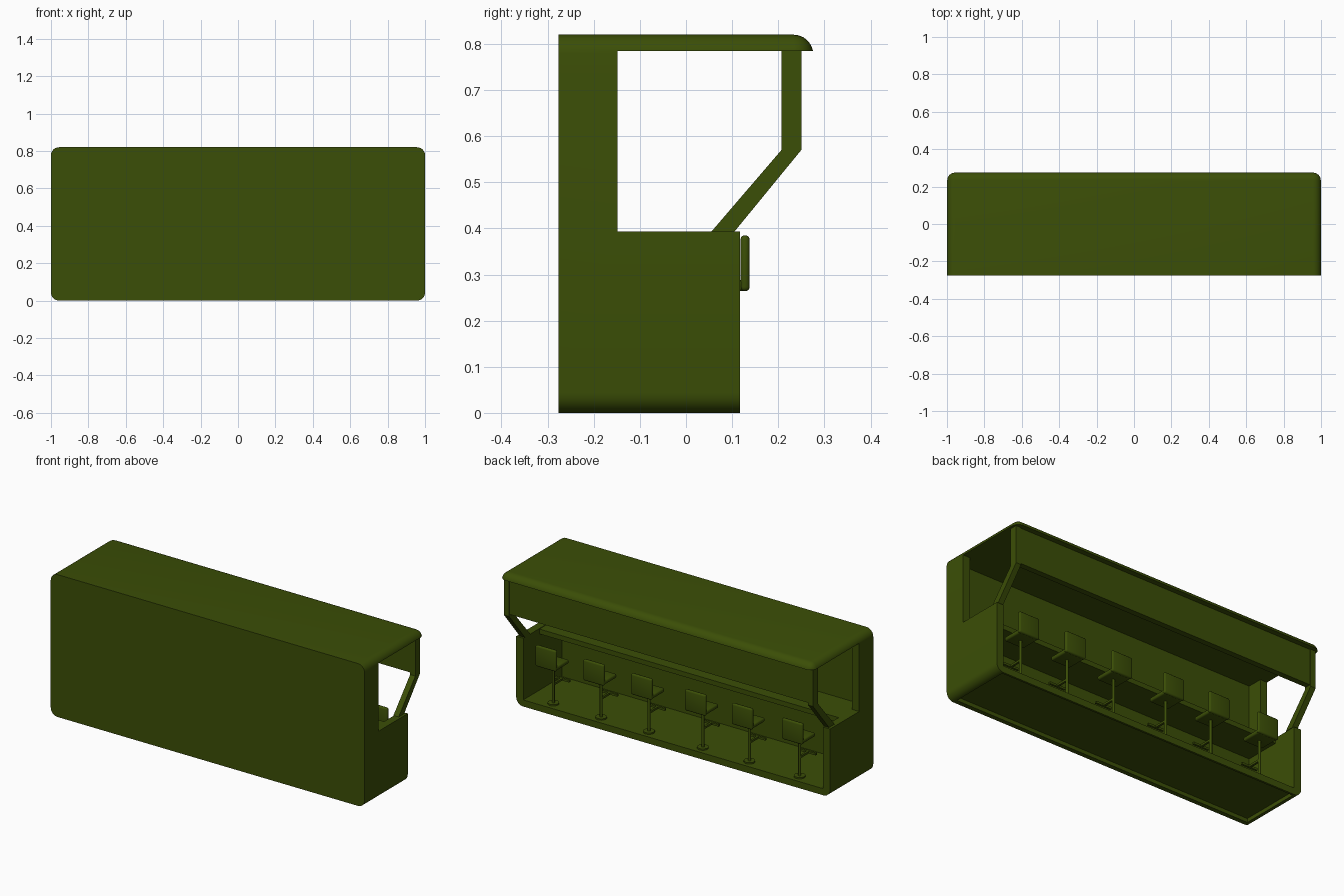
import bpy, bmesh, math
from mathutils import Vector, Matrix

cube = bpy.data.objects.get("Cube")
if cube:
    bpy.data.objects.remove(cube)

olive = bpy.data.materials.new("dark_olive")
olive.use_nodes = True
olive.diffuse_color = (0.044, 0.077, 0.002, 1)
olive.node_tree.nodes["Principled BSDF"].inputs["Base Color"].default_value = olive.diffuse_color


def finish(name, bm, smooth=True):
    bmesh.ops.recalc_face_normals(bm, faces=bm.faces)
    mesh = bpy.data.meshes.new(name)
    bm.to_mesh(mesh)
    bm.free()
    mesh.materials.append(olive)
    ob = bpy.data.objects.new(name, mesh)
    bpy.context.collection.objects.link(ob)
    bpy.ops.object.select_all(action="DESELECT")
    ob.select_set(True)
    bpy.context.view_layer.objects.active = ob
    if smooth:
        bpy.ops.object.shade_smooth_by_angle(angle=math.radians(35))
    return ob


def add_box(bm, lo, hi):
    lo, hi = Vector(lo), Vector(hi)
    size = hi - lo
    mat = Matrix.Translation((lo + hi) / 2) @ Matrix.Diagonal((*size, 1))
    bmesh.ops.create_cube(bm, size=1, matrix=mat)


def box(name, lo, hi, bevel=0):
    bm = bmesh.new()
    add_box(bm, lo, hi)
    if bevel:
        bmesh.ops.bevel(bm, geom=bm.edges[:], offset=bevel, segments=3, profile=0.5, affect="EDGES")
    return finish(name, bm)


def side_profile(name, points, x0, x1):
    """Extrude a (y, z) outline along x."""
    bm = bmesh.new()
    face = bm.faces.new([bm.verts.new((x0, y, z)) for y, z in points])
    out = bmesh.ops.extrude_face_region(bm, geom=[face])
    moved = [g for g in out["geom"] if isinstance(g, bmesh.types.BMVert)]
    bmesh.ops.translate(bm, verts=moved, vec=(x1 - x0, 0, 0))
    return finish(name, bm, False)


def cylinder(name, radius, z0, z1, x, y, sides=16):
    bm = bmesh.new()
    bmesh.ops.create_cone(bm, cap_ends=True, segments=sides, radius1=radius, radius2=radius,
                          depth=z1 - z0, matrix=Matrix.Translation((x, y, (z0 + z1) / 2)))
    return finish(name, bm)


# Rounded outer shell: corners along y plus the rear rim are bevelled
DEPTH, HEIGHT, EAVE, SILL, FLOOR = 0.276, 0.82, 0.785, 0.393, 0.038
bm = bmesh.new()
add_box(bm, (-1, -DEPTH, 0), (1, DEPTH, HEIGHT))
rim = []
for e in bm.edges:
    ya, yb = (v.co.y for v in e.verts)
    if abs(ya - yb) > 0.1 or min(ya, yb) > 0:
        rim.append(e)
bmesh.ops.bevel(bm, geom=rim, offset=0.043, segments=6, profile=0.5, affect="EDGES")
shell = finish("kiosk_shell", bm, False)

# Cutters for the interior, the open sides and back, and the hollow underside
cutters = [
    box("interior_cutter", (-0.955, -0.235, FLOOR), (0.955, 0.5, EAVE)),
    side_profile("opening_cutter", [(-0.148, SILL), (-0.148, EAVE), (0.5, EAVE),
                                    (0.5, -0.1), (0.117, -0.1), (0.117, SILL)], -1.2, 1.2),
    box("underside_cutter", (-0.955, -0.25, -0.1), (0.955, 0.105, 0.022)),
]
bpy.ops.object.select_all(action="DESELECT")
bpy.context.view_layer.objects.active = shell
shell.select_set(True)
for cutter in cutters:
    mod = shell.modifiers.new(cutter.name, "BOOLEAN")
    mod.operation, mod.solver, mod.object = "DIFFERENCE", "EXACT", cutter
    bpy.ops.object.modifier_apply(modifier=mod.name)
    bpy.data.objects.remove(cutter)
bpy.ops.object.shade_smooth_by_angle(angle=math.radians(35))

# Bent posts carrying the roof at both ends
for side, x in (("left", 0.952), ("right", -0.985)):
    side_profile(side + "_roof_post", [(0.055, SILL), (0.105, SILL), (0.25, 0.57),
                                       (0.25, EAVE), (0.207, EAVE), (0.207, 0.57)], x, x + 0.033)

# Hanging panel between the posts, and the counter along the front wall
box("hanging_panel", (-0.955, 0.212, 0.58), (0.955, 0.245, EAVE))
box("counter", (-0.955, -0.236, 0.362), (0.955, -0.03, 0.39))

# Row of bar stools, slightly unevenly spaced
STOOL_Y = 0.065
for i, x in enumerate((0.8, 0.495, 0.19, -0.153, -0.45, -0.77)):
    tag = f"stool_{i + 1}_"
    cylinder(tag + "base", 0.03, FLOOR, FLOOR + 0.008, x, STOOL_Y, 20)
    cylinder(tag + "pole", 0.008, FLOOR, 0.27, x, STOOL_Y, 12)
    box(tag + "seat", (x - 0.062, 0.01, 0.264), (x + 0.062, 0.13, 0.288), 0.009)
    box(tag + "backrest", (x - 0.066, 0.118, 0.264), (x + 0.066, 0.138, 0.385), 0.009)
    box(tag + "footrest_arm", (x - 0.006, -0.01, 0.145), (x + 0.006, STOOL_Y, 0.157))
    box(tag + "footrest_bar", (x - 0.05, -0.02, 0.145), (x + 0.05, -0.008, 0.157))
